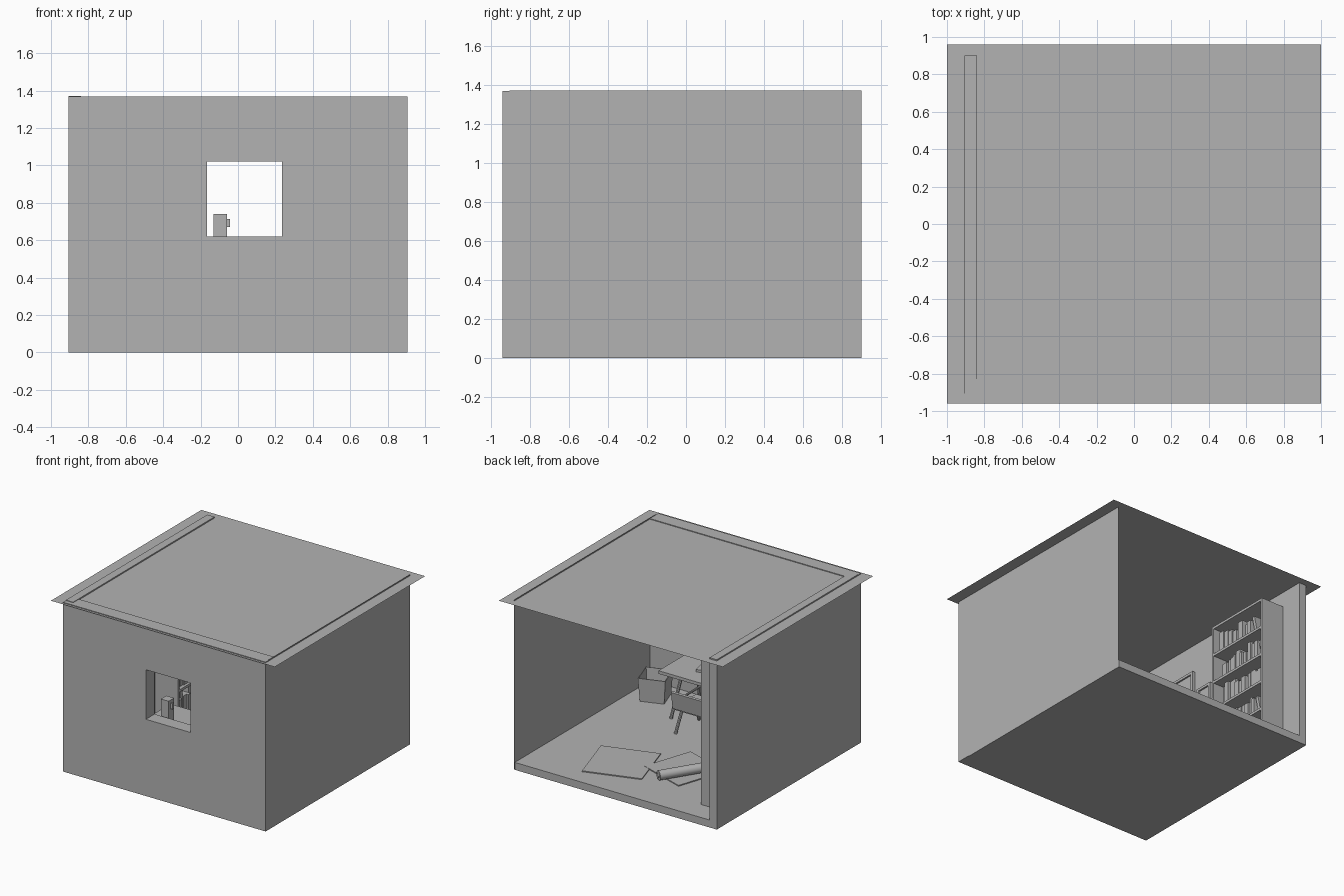
import bpy, bmesh, math, random
from mathutils import Vector

if "Cube" in bpy.data.objects:
    bpy.data.objects.remove(bpy.data.objects["Cube"])

random.seed(4)
grey = bpy.data.materials.new("plain grey")
grey.diffuse_color = (0.45, 0.45, 0.45, 1)
grey.use_nodes = True
grey.node_tree.nodes["Principled BSDF"].inputs["Base Color"].default_value = grey.diffuse_color


def finish(name, bm):
    me = bpy.data.meshes.new(name)
    bm.to_mesh(me)
    bm.free()
    me.materials.append(grey)
    ob = bpy.data.objects.new(name, me)
    bpy.context.collection.objects.link(ob)
    return ob


def box(name, x0, x1, y0, y1, z0, z1):
    """Axis-aligned box from its limits."""
    bm = bmesh.new()
    bmesh.ops.create_cube(bm, size=1)
    for v in bm.verts:
        v.co = ((x0, x1)[v.co.x > 0], (y0, y1)[v.co.y > 0], (z0, z1)[v.co.z > 0])
    return finish(name, bm)


def rotated_box(name, centre, size, angle, tilt=0):
    bm = bmesh.new()
    bmesh.ops.create_cube(bm, size=1)
    bmesh.ops.scale(bm, vec=size, verts=bm.verts)
    ob = finish(name, bm)
    ob.location = centre
    ob.rotation_euler = (tilt, 0, math.radians(angle))
    return ob


def plane(name, pts):
    bm = bmesh.new()
    bm.faces.new([bm.verts.new(p) for p in pts])
    return finish(name, bm)


def rod(name, a, b, r, sides=8):
    """Round bar between two points."""
    a, b = Vector(a), Vector(b)
    bm = bmesh.new()
    bmesh.ops.create_cone(bm, cap_ends=True, segments=sides, radius1=r, radius2=r, depth=(b - a).length)
    ob = finish(name, bm)
    ob.location = (a + b) / 2
    ob.rotation_mode = 'QUATERNION'
    ob.rotation_quaternion = (b - a).to_track_quat('Z', 'Y')
    return ob


# Room shell, open at the back
FLOOR = 0.06
box("floor", -0.84, 0.9, -0.83, 0.9, 0, FLOOR)
box("left_wall", -0.905, -0.84, -0.905, 0.9, 0, 1.372)
plane("right_wall", [(0.905, -0.905, 0), (0.905, 0.9, 0), (0.905, 0.9, 1.372), (0.905, -0.905, 1.372)])
plane("roof", [(-1, -0.96, 1.362), (1, -0.96, 1.362), (1, 0.96, 1.362), (-1, 0.96, 1.362)])
# Front wall in four pieces around the window
box("front_wall_left", -0.905, -0.165, -0.94, -0.83, 0, 1.368)
box("front_wall_right", 0.235, 0.905, -0.94, -0.83, 0, 1.368)
box("front_wall_below", -0.165, 0.235, -0.94, -0.83, 0, 0.62)
box("front_wall_above", -0.165, 0.235, -0.94, -0.83, 1.02, 1.368)

# Bookshelf against the left wall
sx0, sx1, sy0, sy1, top = -0.84, -0.635, 0.14, 0.715, 1.24
for n, y in (("near", sy1 - 0.02), ("far", sy0)):
    box("shelf_side_" + n, sx0, sx1, y, y + 0.02, FLOOR, top)
box("shelf_back", sx0, sx0 + 0.012, sy0, sy1, FLOOR, top)
step = (top - FLOOR - 0.02) / 5
for i in range(6):
    z = FLOOR + i * step
    box("shelf_board", sx0, sx1, sy0, sy1, z, z + 0.02)
    if i == 5:
        break
    # Books in each bay, with a gap left at a random end
    y, end = sy0 + 0.03 + random.uniform(0, 0.1), sy1 - random.uniform(0.05, 0.2)
    while y < end:
        w = random.uniform(0.025, 0.05)
        h = random.uniform(0.12, 0.18)
        box("book", sx0 + 0.02, sx1 - random.uniform(0.02, 0.05), y, y + w - 0.002, z + 0.02, z + 0.02 + h)
        y += w
    rotated_box("leaning_book", (sx0 + 0.1, min(y + 0.035, sy1 - 0.05), z + 0.095), (0.14, 0.025, 0.14), 0, 0.22)

# Framed pictures on the left wall
for y0, y1, z0, z1 in ((-0.53, -0.3, 0.82, 1.13), (-0.25, -0.1, 0.76, 0.95)):
    box("picture", -0.84, -0.828, y0 + 0.015, y1 - 0.015, z0 + 0.015, z1 - 0.015)
    for a, b in ((y0, y0 + 0.02), (y1 - 0.02, y1)):
        box("frame_side", -0.84, -0.815, a, b, z0, z1)
    for a, b in ((z0, z0 + 0.02), (z1 - 0.02, z1)):
        box("frame_rail", -0.84, -0.815, y0 + 0.02, y1 - 0.02, a, b)

# Desk under the window
box("desk_top", -0.38, 0.47, -0.8, -0.32, 0.425, 0.45)
for x, s in ((-0.28, -1), (0.37, 1)):
    for y, t in ((-0.7, -1), (-0.42, 1)):
        rod("desk_leg", (x - 0.02 * s, y - 0.04 * t, 0.425), (x + 0.03 * s, y + 0.04 * t, FLOOR), 0.013)
    rod("desk_brace", (x, -0.7, 0.2), (x, -0.42, 0.2), 0.009)

# Tall jug on the desk and a closed book
box("jug", -0.13, -0.06, -0.8, -0.73, 0.45, 0.74)
box("jug_handle", -0.06, -0.042, -0.775, -0.755, 0.67, 0.715)
rotated_box("desk_book", (0.15, -0.55, 0.46), (0.2, 0.14, 0.02), 12)

# Chair facing the desk
box("seat", -0.04, 0.24, -0.47, -0.2, 0.24, 0.265)
rotated_box("chair_back", (0.1, -0.185, 0.325), (0.3, 0.02, 0.14), 0, -0.15)
for x, s in ((0.0, -1), (0.2, 1)):
    for y, t in ((-0.42, -1), (-0.24, 1)):
        rod("chair_leg", (x, y, 0.245), (x + 0.02 * s, y + 0.06 * t, FLOOR), 0.012)

# Open waste bin, tapered towards the bottom
bm = bmesh.new()
bmesh.ops.create_cube(bm, size=1)
for v in bm.verts:
    k = 1.0 if v.co.z > 0 else 0.88
    v.co = (v.co.x * 0.21 * k, v.co.y * 0.21 * k, v.co.z * 0.19)
bmesh.ops.delete(bm, geom=[f for f in bm.faces if f.normal.z > 0.9], context='FACES_ONLY')
bin_ob = finish("waste_bin", bm)
bin_ob.location = (0.7, -0.61, FLOOR + 0.095)
bin_ob.rotation_euler.z = math.radians(19)
m = bin_ob.modifiers.new("thickness", 'SOLIDIFY')
m.thickness = 0.008

# Sheets on the floor and a rolled one on top
rotated_box("floor_sheet_right", (0.254, 0.462, FLOOR + 0.004), (0.46, 0.46, 0.008), 17.5)
rotated_box("floor_sheet_left", (-0.19, 0.29, FLOOR + 0.006), (0.42, 0.42, 0.008), -18.5)
roll = rod("rolled_sheet", (-0.15, 0.565, 0.108), (-0.4, 0.17, 0.108), 0.038, 20)
rod("roll_core", (-0.145, 0.573, 0.108), (-0.405, 0.162, 0.108), 0.018, 14)
bpy.context.view_layer.objects.active = roll
roll.select_set(True)
bpy.ops.object.shade_smooth_by_angle()
